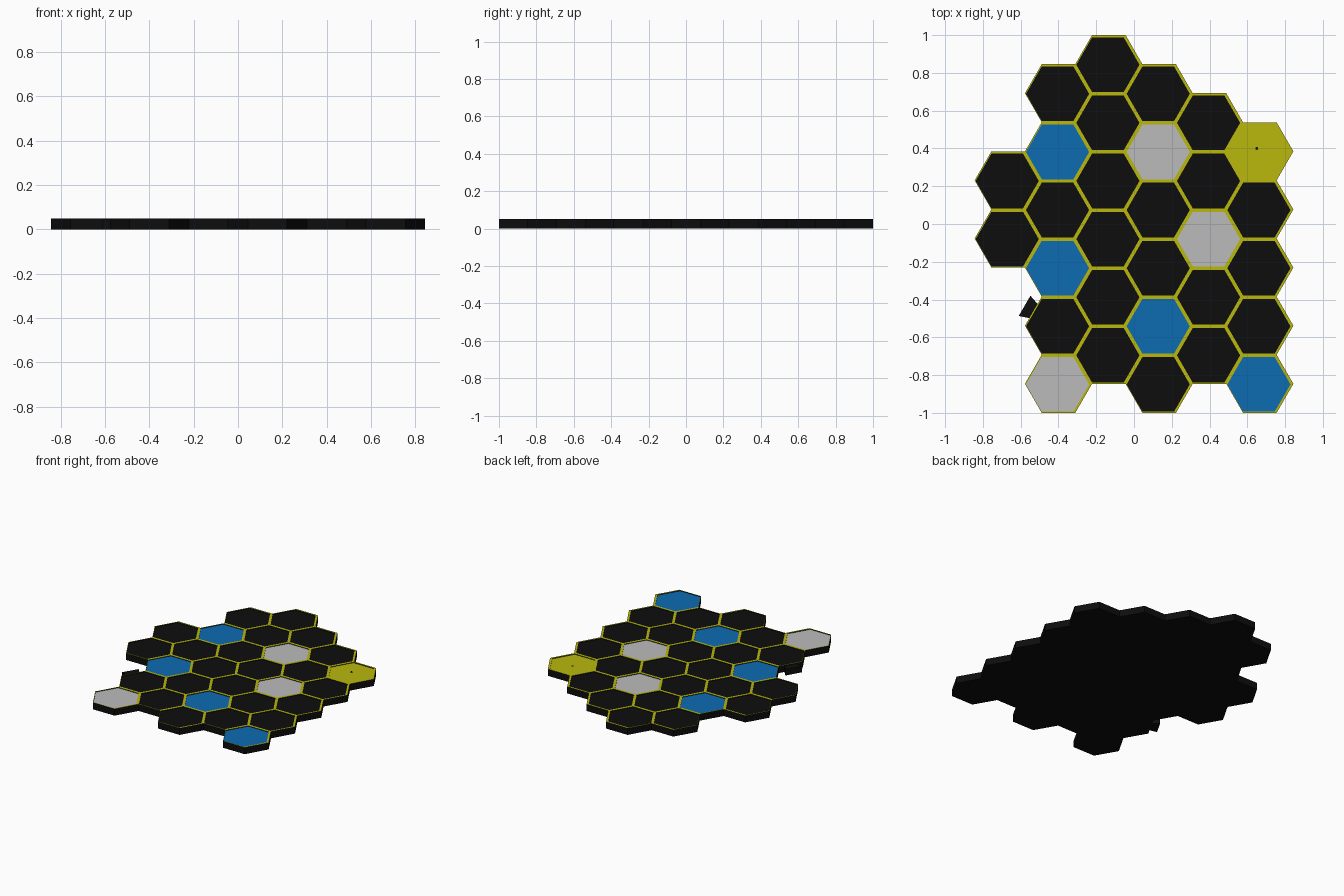
import bpy, bmesh, math

if "Cube" in bpy.data.objects:
    bpy.data.objects.remove(bpy.data.objects["Cube"])

R = 2 / 6.5 / math.sqrt(3)      # tile corner radius
ROW = 2 / 6.5                   # tile height, flat to flat
TOP, FLOOR = 0.05, 0.046        # rim height, panel height


def material(name, rgb):
    m = bpy.data.materials.new(name)
    m.diffuse_color = (*rgb, 1)
    m.use_nodes = True
    m.node_tree.nodes["Principled BSDF"].inputs["Base Color"].default_value = m.diffuse_color
    return m


BLACK = material("black", (0.004, 0.004, 0.004))
YELLOW = material("yellow", (0.49, 0.48, 0.004))
BLUE = material("blue", (0.004, 0.15, 0.45))
GREY = material("light grey", (0.50, 0.50, 0.50))


def add_object(name, bm, mats):
    bmesh.ops.recalc_face_normals(bm, faces=bm.faces)
    mesh = bpy.data.meshes.new(name)
    bm.to_mesh(mesh)
    bm.free()
    for m in mats:
        mesh.materials.append(m)
    obj = bpy.data.objects.new(name, mesh)
    bpy.context.collection.objects.link(obj)
    return obj


def ring(bm, r, z, dx=0, dy=0):
    return [bm.verts.new((r * math.cos(i * math.pi / 3) + dx,
                          r * math.sin(i * math.pi / 3) + dy, z)) for i in range(6)]


def hex_tile(name, x, y, panel):
    """Black hexagonal prism with a yellow rim and a slightly sunken panel."""
    bm = bmesh.new()
    inner = R - 0.0105
    shift = (-0.005, -0.003)
    rings = [ring(bm, R, 0), ring(bm, R, TOP),
             ring(bm, inner, TOP, *shift), ring(bm, inner, FLOOR, *shift)]
    bm.faces.new(rings[0])
    for k, slot in enumerate((0, 1, 0)):          # outer wall, rim, inner wall
        for i in range(6):
            j = (i + 1) % 6
            f = bm.faces.new((rings[k][i], rings[k][j], rings[k + 1][j], rings[k + 1][i]))
            f.material_index = slot
    bm.faces.new(rings[3]).material_index = 2
    add_object(name, bm, (BLACK, YELLOW, panel)).location = (x, y, 0)


# Columns of tiles: top centre in half rows above the middle, number of tiles
columns = [(1.5, 0, 2), (4.5, 0, 6), (5.5, 0, 6), (4.5, 0, 6), (3.5, 0, 5), (2.5, 0, 5)]
special = {(1, 1): BLUE, (1, 3): BLUE, (1, 5): GREY, (3, 1): GREY, (3, 4): BLUE,
           (4, 2): GREY, (5, 0): YELLOW, (5, 4): BLUE}
for c, (start, _, count) in enumerate(columns):
    for r in range(count):
        hex_tile(f"tile_{c}_{r}", (c - 2.5) * 1.5 * R, (start / 2 - r) * ROW,
                 special.get((c, r), BLACK))

# Flared tab on the upper-left edge of the lower left tile
bm = bmesh.new()
profile = [(0.0, -0.043), (0.0, 0.043), (0.056, 0.062), (0.056, -0.062)]
face = bm.faces.new([bm.verts.new((u, v, 0)) for u, v in profile])
ext = bmesh.ops.extrude_face_region(bm, geom=[face])
for v in ext["geom"]:
    if isinstance(v, bmesh.types.BMVert):
        v.co.z = 0.045
tab = add_object("edge_tab", bm, (BLACK,))
angle = math.radians(150)
apothem = ROW / 2
tab.location = (-1.5 * 1.5 * R + apothem * math.cos(angle) + 0.002,
                -1.75 * ROW + apothem * math.sin(angle), 0)
tab.rotation_euler.z = angle

# Small marker dot on the yellow tile
bm = bmesh.new()
bmesh.ops.create_cone(bm, cap_ends=True, segments=8, radius1=0.008, radius2=0.008, depth=0.002)
add_object("marker_dot", bm, (BLACK,)).location = (0.65, 0.40, FLOOR + 0.001)
